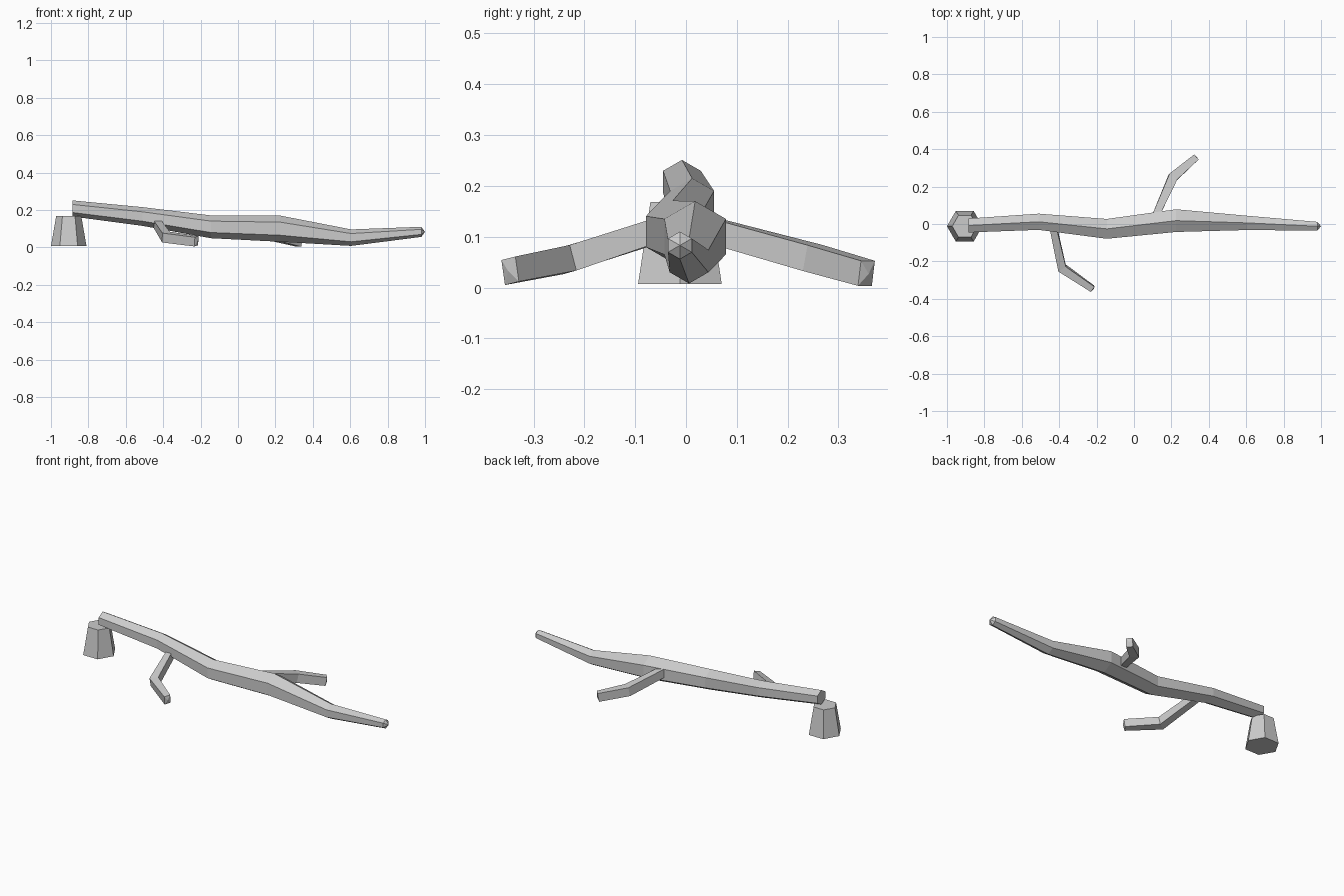
import bpy, bmesh, math
from mathutils import Vector

cube = bpy.data.objects.get("Cube")
if cube:
    bpy.data.objects.remove(cube, do_unlink=True)

grey = bpy.data.materials.new("bark_grey")
grey.use_nodes = True
grey.diffuse_color = (0.6, 0.6, 0.6, 1)
grey.node_tree.nodes["Principled BSDF"].inputs["Base Color"].default_value = (0.6, 0.6, 0.6, 1)


def loft(name, stations, sides, phase, axis=None, tip=0.0):
    """Join rings of (centre, half width, half height); a tip length gives a pointed end."""
    bm = bmesh.new()
    points = [Vector(s[0]) for s in stations]
    rings = []
    for i, (_, rx, rz) in enumerate(stations):
        before = points[max(i - 1, 0)]
        after = points[min(i + 1, len(points) - 1)]
        if axis:
            t = Vector(axis)
        else:
            a, b = points[i] - before, after - points[i]
            t = (a.normalized() + b.normalized()).normalized()
        # Rings on a vertical axis are measured along x and y
        side = Vector((1, 0, 0)) if abs(t.z) > 0.99 else t.cross(Vector((0, 0, 1))).normalized()
        up = side.cross(t).normalized()
        ring = []
        for k in range(sides):
            ang = math.radians(phase) + math.tau * k / sides
            ring.append(bm.verts.new(points[i] + side * rx * math.cos(ang) + up * rz * math.sin(ang)))
        rings.append(ring)
    for r0, r1 in zip(rings, rings[1:]):
        for k in range(sides):
            n = (k + 1) % sides
            bm.faces.new((r0[k], r0[n], r1[n], r1[k]))
    bm.faces.new(rings[0])
    if tip:
        apex = bm.verts.new(points[-1] + t * tip)
        for k in range(sides):
            bm.faces.new((rings[-1][k], rings[-1][(k + 1) % sides], apex))
    else:
        bm.faces.new(rings[-1])
    bmesh.ops.recalc_face_normals(bm, faces=bm.faces)
    mesh = bpy.data.meshes.new(name)
    bm.to_mesh(mesh)
    bm.free()
    mesh.materials.append(grey)
    obj = bpy.data.objects.new(name, mesh)
    bpy.context.collection.objects.link(obj)
    return obj


# Fallen trunk: six-sided, with a ridge along the top
trunk = [(-0.885, -0.008, 0.208, 0.043), (-0.51, 0.012, 0.165, 0.05),
         (-0.145, -0.026, 0.11, 0.061), (0.225, 0.018, 0.1, 0.07),
         (0.605, 0.006, 0.052, 0.044), (0.98, -0.012, 0.083, 0.027)]
loft("fallen_trunk", [((x, y, z), r, r) for x, y, z, r in trunk],
     6, 90, axis=(1, 0, 0), tip=0.02)

# Stump: tapered hexagon
loft("stump", [((-0.905, -0.012, 0.007), 0.095, 0.095),
               ((-0.905, -0.012, 0.168), 0.067, 0.067)], 6, 0, axis=(0, 0, 1))

# Branches: four-sided and bent once
d = math.sqrt(0.5)
loft("front_branch", [((-0.435, 0.0, 0.13), 0.018 / d, 0.023 / d),
                      ((-0.385, -0.235, 0.055), 0.024 / d, 0.026 / d),
                      ((-0.222, -0.346, 0.033), 0.017 / d, 0.025 / d)],
     4, 37, tip=0.007)
loft("back_branch", [((0.105, 0.02, 0.121), 0.018 / d, 0.024 / d),
                     ((0.208, 0.25, 0.058), 0.026 / d, 0.026 / d),
                     ((0.33, 0.355, 0.028), 0.018 / d, 0.025 / d)],
     4, 45, tip=0.007)
